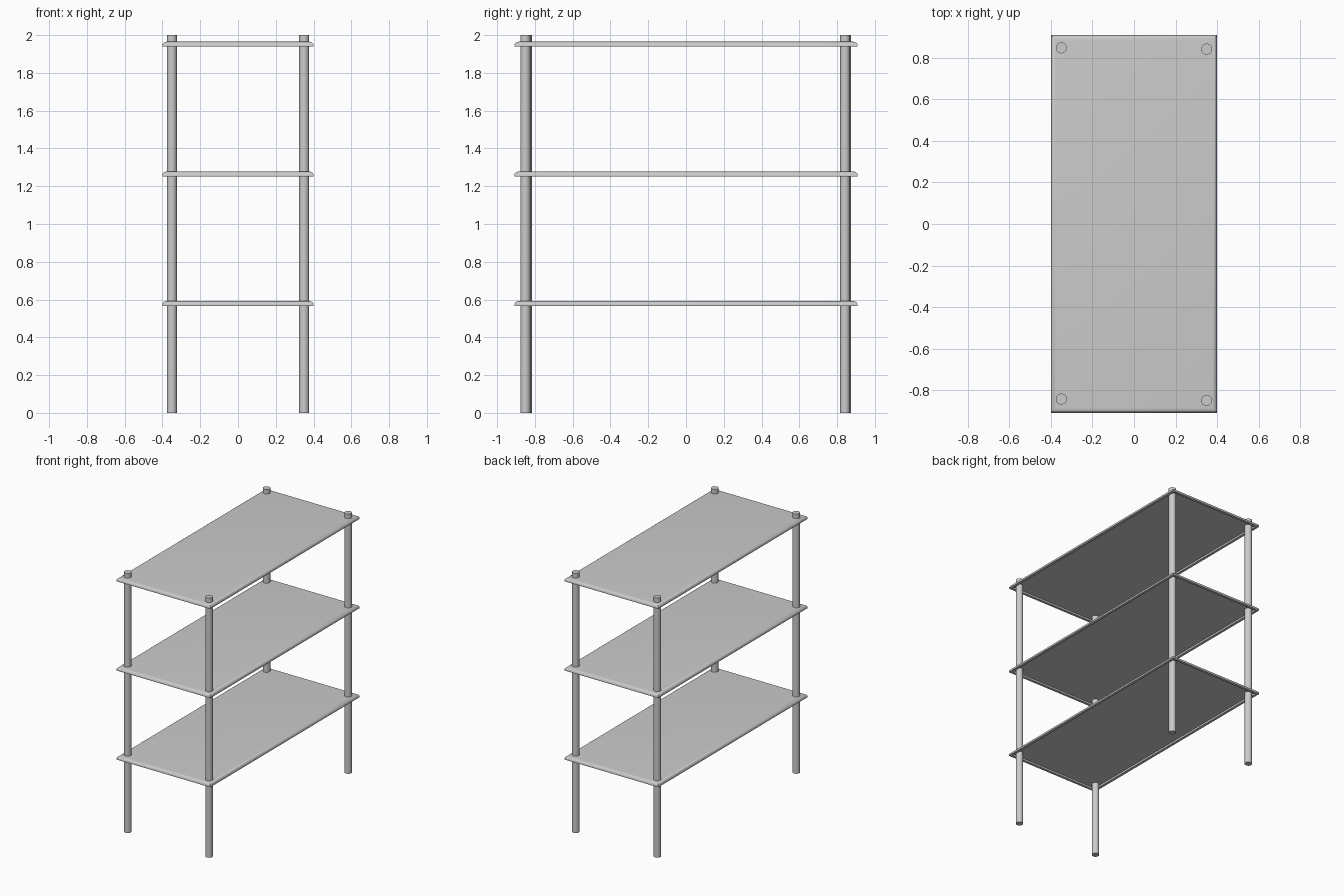
import bpy, bmesh, math

if "Cube" in bpy.data.objects:
    bpy.data.objects.remove(bpy.data.objects["Cube"])

HX, HY = 0.40, 0.909          # shelf half sizes
THICK, ROUND_W, ROUND_H = 0.026, 0.024, 0.02


def finish(obj):
    bpy.ops.object.select_all(action='DESELECT')
    obj.select_set(True)
    bpy.context.view_layer.objects.active = obj
    bpy.ops.object.shade_smooth_by_angle(angle=math.radians(30))


def make_shelf(name, top):
    # Edge section as (inset, height): rounded top edge, bottom rim, shallow recess below
    section = []
    for i in range(7):
        a = math.pi / 2 * i / 6
        section.append((ROUND_W * (1 - math.sin(a)), -ROUND_H * (1 - math.cos(a))))
    section += [(0, -THICK), (0.02, -THICK), (0.02, -0.012)]

    bm = bmesh.new()
    rings = []
    for inset, z in section:
        x, y = HX - inset, HY - inset
        rings.append([bm.verts.new((sx * x, sy * y, top + z))
                      for sx, sy in ((-1, -1), (1, -1), (1, 1), (-1, 1))])
    for a, b in zip(rings, rings[1:]):
        for i in range(4):
            j = (i + 1) % 4
            bm.faces.new((a[i], a[j], b[j], b[i]))
    bm.faces.new(rings[0])
    bm.faces.new(rings[-1])
    bmesh.ops.recalc_face_normals(bm, faces=bm.faces)
    mesh = bpy.data.meshes.new(name)
    bm.to_mesh(mesh)
    bm.free()
    obj = bpy.data.objects.new(name, mesh)
    bpy.context.collection.objects.link(obj)
    finish(obj)


# Three shelves
for label, top in (("lower", 0.592), ("middle", 1.278), ("top", 1.965)):
    make_shelf(label + "_shelf", top)

# Four round posts running through the shelves, slightly out of square
posts = {
    "front_left_post": (-0.35, -0.843),
    "front_right_post": (0.35, -0.85),
    "back_left_post": (-0.35, 0.848),
    "back_right_post": (0.35, 0.842),
}
for name, (x, y) in posts.items():
    bpy.ops.mesh.primitive_cylinder_add(vertices=32, radius=0.0265, depth=2,
                                        location=(x, y, 1))
    post = bpy.context.object
    post.name = name
    finish(post)
